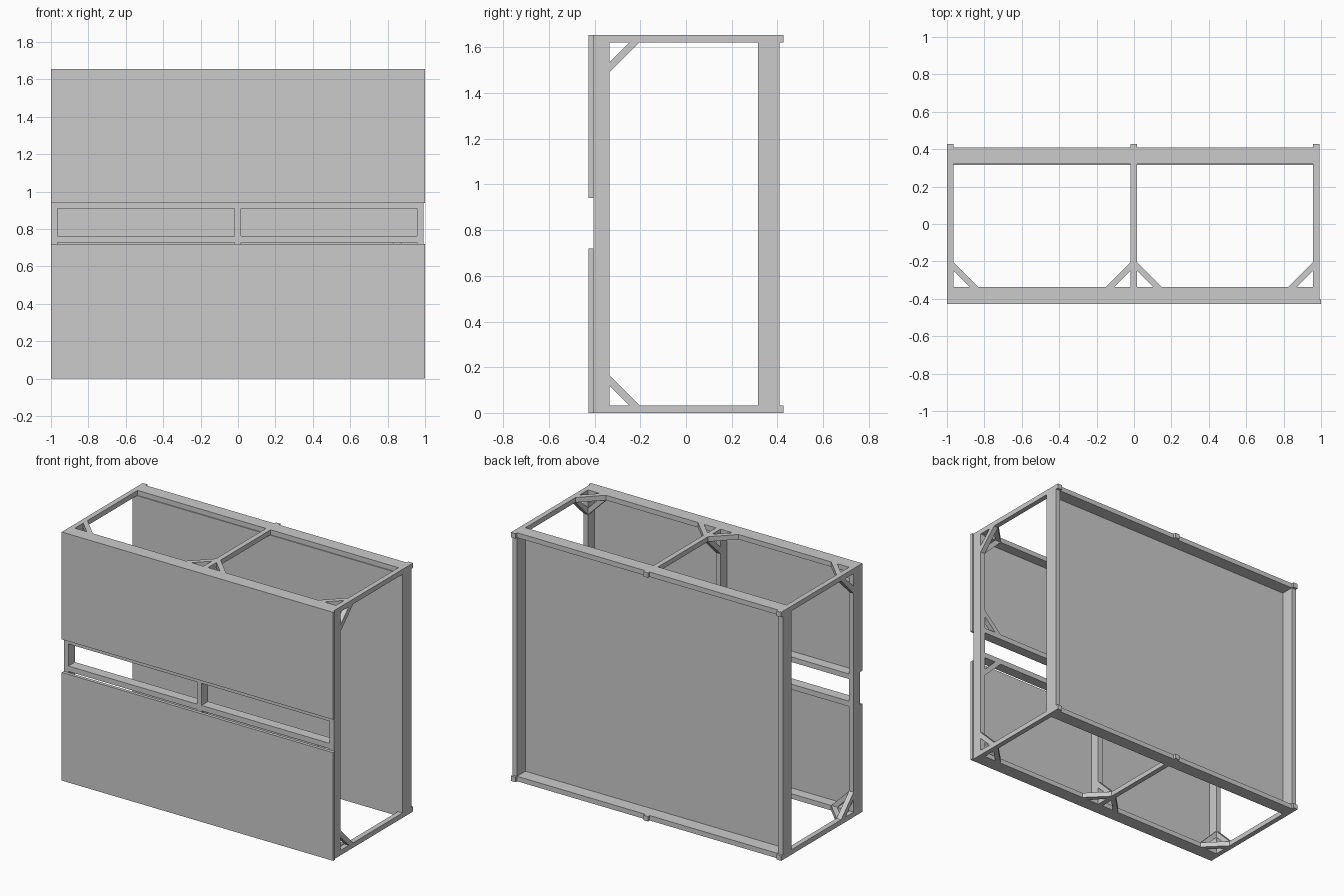
import bpy, bmesh
from mathutils import Vector

if "Cube" in bpy.data.objects:
    bpy.data.objects.remove(bpy.data.objects["Cube"])

H = 1.655          # overall height
T = 0.033          # timber thickness
F0, F1 = -0.405, -0.336   # front timber depth range
B0, B1 = 0.322, 0.41      # back timber depth range
UPRIGHTS = {"left": (-1.0, -0.966), "middle": (-0.019, 0.015), "right": (0.957, 0.991)}
LEVELS = {"bottom": (0.0, T), "top": (H - T, H)}


def finish(name, bm):
    bmesh.ops.recalc_face_normals(bm, faces=bm.faces)
    me = bpy.data.meshes.new(name)
    bm.to_mesh(me)
    bm.free()
    ob = bpy.data.objects.new(name, me)
    bpy.context.collection.objects.link(ob)
    return ob


def box(name, x, y, z):
    bm = bmesh.new()
    bmesh.ops.create_cube(bm, size=1)
    for v in bm.verts:
        v.co = Vector([r[0] if c < 0 else r[1] for c, r in zip(v.co, (x, y, z))])
    return finish(name, bm)


def brace(name, corner, axes, signs, flat, inner=0.087, outer=0.132):
    """Diagonal strut across an inside corner, extruded over range flat."""
    a, b = axes
    n = 3 - a - b
    bm = bmesh.new()
    verts = []
    for u, v in ((inner, 0), (outer, 0), (0, outer), (0, inner)):
        p = [0, 0, 0]
        p[a] = corner[0] + signs[0] * u
        p[b] = corner[1] + signs[1] * v
        p[n] = flat[0]
        verts.append(bm.verts.new(p))
    face = bm.faces.new(verts)
    ext = bmesh.ops.extrude_face_region(bm, geom=[face])
    move = Vector((0, 0, 0))
    move[n] = flat[1] - flat[0]
    bmesh.ops.translate(bm, vec=move,
                        verts=[g for g in ext["geom"] if isinstance(g, bmesh.types.BMVert)])
    return finish(name, bm)


XFULL = (-1.0, 0.991)

# Cladding panels
box("upper_front_panel", (-1, 1), (-0.427, F0), (0.94, H))
box("lower_front_panel", (-1, 1), (-0.427, F0), (0, 0.72))
box("back_panel", XFULL, (B0 - 0.006, B0), (T, H - T))

# Horizontal frames at top and bottom
for lv, z in LEVELS.items():
    box(f"{lv}_front_rail", XFULL, (F0, F1), z)
    box(f"{lv}_back_rail", XFULL, (B0, B1), z)
    for side, x in UPRIGHTS.items():
        box(f"{lv}_{side}_cross_rail", x, (F1, B0), z)
        box(f"{lv}_{side}_rail_end", x, (B1, 0.427), z)

# Vertical posts
for side, x in UPRIGHTS.items():
    box(f"{side}_front_post", x, (F0, F1), (T, H - T))
    if side != "middle":
        box(f"{side}_back_post", x, (B0, B1), (T, H - T))

# Window rails in the two front bays
BAYS = {"left": (-0.966, -0.019), "right": (0.015, 0.957)}
for bay, x in BAYS.items():
    box(f"{bay}_window_sill", x, (F0, F1), (0.727, 0.763))
    box(f"{bay}_window_head", x, (F0, F1), (0.91, 0.944))

# Corner braces
for lv, z in LEVELS.items():
    inner_z, up = (z[1], 1) if lv == "bottom" else (z[0], -1)
    for side, x in UPRIGHTS.items():
        # upright brace between front post and cross rail
        brace(f"{lv}_{side}_upright_brace", (F1, inner_z), (1, 2), (1, up), x)
        # flat braces between front rail and cross rail
        if side != "right":
            brace(f"{lv}_{side}_flat_brace_a", (x[1], F1), (0, 1), (1, 1), z)
        if side != "left":
            brace(f"{lv}_{side}_flat_brace_b", (x[0], F1), (0, 1), (-1, 1), z)
    # front frame braces at the end posts
    for side, xe, s in (("left", -0.966, 1), ("right", 0.957, -1)):
        brace(f"{lv}_{side}_front_brace", (xe, inner_z), (0, 2), (s, up), (F1 - T, F1))

# Front braces next to the window rails
brace("window_head_brace", (0.957, 0.944), (0, 2), (-1, 1), (F1 - T, F1))
brace("window_sill_brace", (0.957, 0.727), (0, 2), (-1, -1), (F1 - T, F1))
